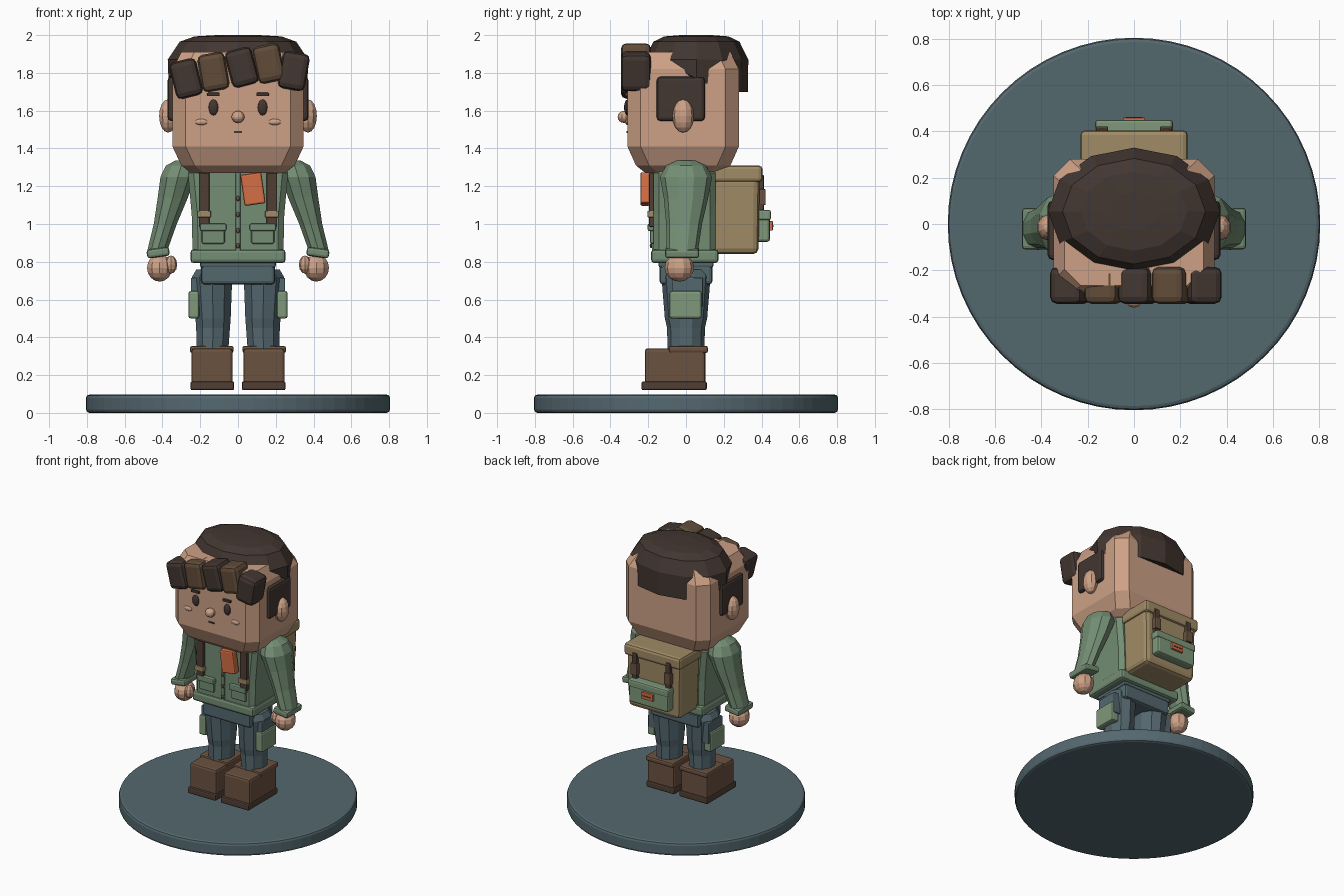
import bpy, bmesh
from math import sin, cos, pi, radians
from mathutils import Matrix, Vector

cube = bpy.data.objects.get("Cube")
if cube:
    bpy.data.objects.remove(cube, do_unlink=True)


def material(name, *rgb):
    lin = [(c / 255 / 12.92) if c < 11 else ((c / 255 + 0.055) / 1.055) ** 2.4 for c in rgb]
    m = bpy.data.materials.new(name)
    m.use_nodes = True
    m.diffuse_color = (*lin, 1)
    m.node_tree.nodes["Principled BSDF"].inputs["Base Color"].default_value = (*lin, 1)
    return m


SKIN = material("skin", 205, 161, 134)
HAIR = material("dark hair", 66, 54, 49)
LOCK = material("brown hair", 97, 76, 57)
LEATHER = material("brown leather", 107, 82, 64)
STRAP = material("dark leather", 80, 62, 52)
GREEN = material("jacket green", 116, 142, 116)
POCKET = material("pocket green", 126, 152, 122)
SLATE = material("slate blue", 84, 104, 111)
TAN = material("canvas tan", 160, 139, 101)
ORANGE = material("orange", 212, 110, 68)


def finish(bm, name, mat, bevel=0.0, segments=2):
    bmesh.ops.recalc_face_normals(bm, faces=bm.faces[:])
    me = bpy.data.meshes.new(name)
    bm.to_mesh(me)
    bm.free()
    me.materials.append(mat)
    ob = bpy.data.objects.new(name, me)
    bpy.context.collection.objects.link(ob)
    if bevel:
        mod = ob.modifiers.new("bevel", "BEVEL")
        mod.width, mod.segments, mod.limit_method = bevel, segments, "ANGLE"
        mod.angle_limit = radians(35)
    return ob


def box(name, mat, x, y, z, bevel=0.012, tilt=0, taper=1):
    """Box from (min, max) spans; tilt turns it about y, taper scales its bottom."""
    spans = (x, y, z)
    size = Vector([abs(b - a) for a, b in spans])
    mid = Vector([(a + b) / 2 for a, b in spans])
    bm = bmesh.new()
    bmesh.ops.create_cube(bm, size=1)
    for v in bm.verts:
        if v.co.z < 0:
            v.co.x *= taper
            v.co.y *= taper
        v.co = v.co * size
    bm.transform(Matrix.Translation(mid) @ Matrix.Rotation(radians(tilt), 4, "Y"))
    return finish(bm, name, mat, bevel)


def ball(name, mat, centre, radii, u=10, v=8):
    bm = bmesh.new()
    bmesh.ops.create_uvsphere(bm, u_segments=u, v_segments=v, radius=1)
    bm.transform(Matrix.Translation(centre) @ Matrix.Diagonal((*radii, 1)))
    return finish(bm, name, mat)


def oval(rx, ry, n=10):
    return [(rx * sin(2 * pi * i / n), ry * cos(2 * pi * i / n)) for i in range(n)]


def octagon(rx, ry, c):
    a, b = rx - c, ry - c
    return [(a, ry), (rx, b), (rx, -b), (a, -ry), (-a, -ry), (-rx, -b), (-rx, b), (-a, ry)]


def loft(name, mat, rings, bevel=0.0):
    """Skin a list of (centre x, centre y, z, outline) rings and cap both ends."""
    bm = bmesh.new()
    rows = [[bm.verts.new((cx + px, cy + py, z)) for px, py in pts] for cx, cy, z, pts in rings]
    for low, high in zip(rows, rows[1:]):
        for i in range(len(low)):
            j = (i + 1) % len(low)
            bm.faces.new((low[i], low[j], high[j], high[i]))
    bm.faces.new(rows[0])
    bm.faces.new(rows[-1])
    return finish(bm, name, mat, bevel)


# Round stand
loft("stand", SLATE, [(0, 0, z, oval(0.805, 0.805, 64)) for z in (0, 0.097)], 0.018)

# Head, chin tapered
loft("head", SKIN, [(0, -0.015, z, octagon(rx, ry, 0.07)) for z, rx, ry in (
    (1.27, 0.25, 0.20), (1.31, 0.30, 0.25), (1.41, 0.347, 0.295),
    (1.82, 0.347, 0.295), (1.91, 0.30, 0.25))])
loft("neck", SKIN, [(0, 0, z, oval(0.12, 0.12)) for z in (1.22, 1.32)])

# Hair cap: faceted dome, longer at the back
cap = loft("hair_cap", HAIR, [(0, 0.055, z, oval(0.372 * s, 0.275 * s, 12)) for z, s in (
    (1.84, 0.99), (1.87, 1.0), (1.965, 0.83), (1.993, 0.62), (2.0, 0.3))])
for v in cap.data.vertices:
    if v.co.z < 1.85:
        v.co.z = 1.70 if v.co.y > 0.15 else 1.77 if v.co.y > 0.03 else 1.84

# Fringe of five chunky locks
for i, (x, z, tilt) in enumerate(((-0.275, 1.77, -14), (-0.13, 1.805, -10), (0.02, 1.83, -15),
                                  (0.163, 1.85, -12), (0.295, 1.81, 10))):
    box(f"fringe_lock_{i + 1}", LOCK if i % 2 else HAIR, (x - 0.073, x + 0.073),
        (-0.345, -0.185), (z - 0.1, z + 0.1), 0.03, tilt)

# Face
ball("nose", SKIN, (0, -0.328, 1.567), (0.036, 0.034, 0.032))
box("mouth", HAIR, (-0.022, 0.022), (-0.316, -0.305), (1.482, 1.492), 0)

for s, side in ((1, "left"), (-1, "right")):
    def pair(a, b):
        return (min(s * a, s * b), max(s * a, s * b))

    ball(side + "_eye", HAIR, (s * 0.13, -0.31, 1.617), (0.027, 0.018, 0.042))
    box(side + "_eyebrow", HAIR, pair(0.097, 0.163), (-0.325, -0.3), (1.677, 1.695), 0.004)
    ball(side + "_cheek", SKIN, (s * 0.195, -0.31, 1.54), (0.036, 0.012, 0.016))
    box(side + "_sideburn", HAIR, pair(0.31, 0.373), (-0.155, 0.1), (1.545, 1.78), 0.02)
    ball(side + "_ear", SKIN, (s * 0.37, -0.015, 1.572), (0.05, 0.057, 0.088))

    # Arm
    loft(side + "_sleeve", GREEN, [(s * cx, cy, z, oval(rx, ry)) for cx, cy, z, rx, ry in (
        (0.43, -0.02, 0.85, 0.055, 0.082), (0.385, -0.01, 1.0, 0.064, 0.095),
        (0.345, 0, 1.14, 0.084, 0.118), (0.318, 0, 1.25, 0.097, 0.138),
        (0.30, 0, 1.31, 0.085, 0.105), (0.285, 0, 1.335, 0.05, 0.06))])
    box(side + "_cuff", GREEN, pair(0.363, 0.483), (-0.11, 0.07), (0.825, 0.872), 0.014, s * 8)
    ball(side + "_hand", SKIN, (s * 0.415, -0.035, 0.768), (0.07, 0.078, 0.073))
    ball(side + "_thumb", SKIN, (s * 0.355, -0.065, 0.785), (0.033, 0.035, 0.048), 8, 6)

    # Leg and boot
    loft(side + "_trouser_leg", SLATE, [(s * cx, 0, z, oval(rx, ry)) for cx, z, rx, ry in (
        (0.135, 0.33, 0.088, 0.098), (0.132, 0.45, 0.094, 0.10), (0.132, 0.50, 0.098, 0.112),
        (0.137, 0.72, 0.112, 0.13), (0.125, 0.76, 0.10, 0.12))])
    box(side + "_thigh_panel", SLATE, pair(0.17, 0.25), (-0.075, 0.09), (0.56, 0.715), 0.006)
    box(side + "_leg_pocket", POCKET, pair(0.205, 0.262), (-0.088, 0.083), (0.5, 0.645), 0.012)
    box(side + "_boot", LEATHER, pair(0.028, 0.247), (-0.218, 0.103), (0.15, 0.342), 0.016)
    box(side + "_boot_cuff", LEATHER, pair(0.023, 0.254), (-0.092, 0.117), (0.317, 0.355), 0.012)
    box(side + "_boot_sole", STRAP, pair(0.02, 0.252), (-0.236, 0.11), (0.12, 0.167), 0.01)

    # Jacket details
    box(side + "_chest_strap", STRAP, pair(0.152, 0.207), (-0.195, -0.15), (0.985, 1.27), 0.006)
    box(side + "_shoulder_strap", STRAP, pair(0.152, 0.207), (-0.18, 0.18), (1.25, 1.275), 0.006)
    box(side + "_strap_buckle", TAN, pair(0.143, 0.216), (-0.205, -0.17), (1.035, 1.07), 0.005)
    box(side + "_jacket_pocket", GREEN, pair(0.07, 0.192), (-0.19, -0.15), (0.895, 0.985), 0.01)
    box(side + "_pocket_flap", GREEN, pair(0.062, 0.2), (-0.203, -0.15), (0.963, 1.002), 0.008)

    # Backpack straps
    box(side + "_pack_strap", STRAP, pair(0.118, 0.158), (0.36, 0.413), (1.06, 1.26), 0.006)
    box(side + "_pack_buckle", LEATHER, pair(0.112, 0.164), (0.38, 0.422), (1.10, 1.185), 0.006)

# Hips and jacket body
box("hips", SLATE, (-0.195, 0.195), (-0.14, 0.14), (0.68, 0.83), 0.018)
box("belt_fold", SLATE, (-0.2, 0.2), (-0.145, 0.145), (0.77, 0.81), 0.01)
loft("jacket", GREEN, [(0, -0.008, z, octagon(rx, ry, 0.03)) for z, rx, ry in (
    (0.83, 0.24, 0.165), (1.05, 0.245, 0.165), (1.27, 0.265, 0.165), (1.325, 0.24, 0.12))])
box("jacket_hem", GREEN, (-0.252, 0.252), (-0.185, 0.172), (0.793, 0.866), 0.018)
box("jacket_placket", GREEN, (-0.012, 0.012), (-0.181, -0.15), (0.85, 1.3), 0.004)
for i, z in enumerate((0.885, 0.965, 1.05, 1.135)):
    ball(f"jacket_button_{i + 1}", LEATHER, (0, -0.182, z), (0.013, 0.01, 0.013), 8, 6)
box("radio", ORANGE, (0.023, 0.135), (-0.242, -0.19), (1.102, 1.268), 0.01, -8)

# Backpack
box("backpack", TAN, (-0.222, 0.222), (0.14, 0.39), (0.84, 1.25), 0.03, 0, 0.95)
box("backpack_lid", TAN, (-0.232, 0.232), (0.135, 0.405), (1.222, 1.31), 0.02)
box("backpack_handle", STRAP, (-0.07, 0.07), (0.2, 0.23), (1.3, 1.325), 0.006)
box("backpack_pocket", POCKET, (-0.162, 0.162), (0.37, 0.445), (0.905, 1.06), 0.016)
box("backpack_pocket_flap", POCKET, (-0.168, 0.168), (0.37, 0.45), (1.02, 1.075), 0.012)
box("backpack_patch", ORANGE, (-0.048, 0.048), (0.43, 0.46), (0.965, 1.015), 0.004)
box("backpack_patch_stripe", STRAP, (-0.035, 0.035), (0.457, 0.462), (0.985, 0.994), 0)
